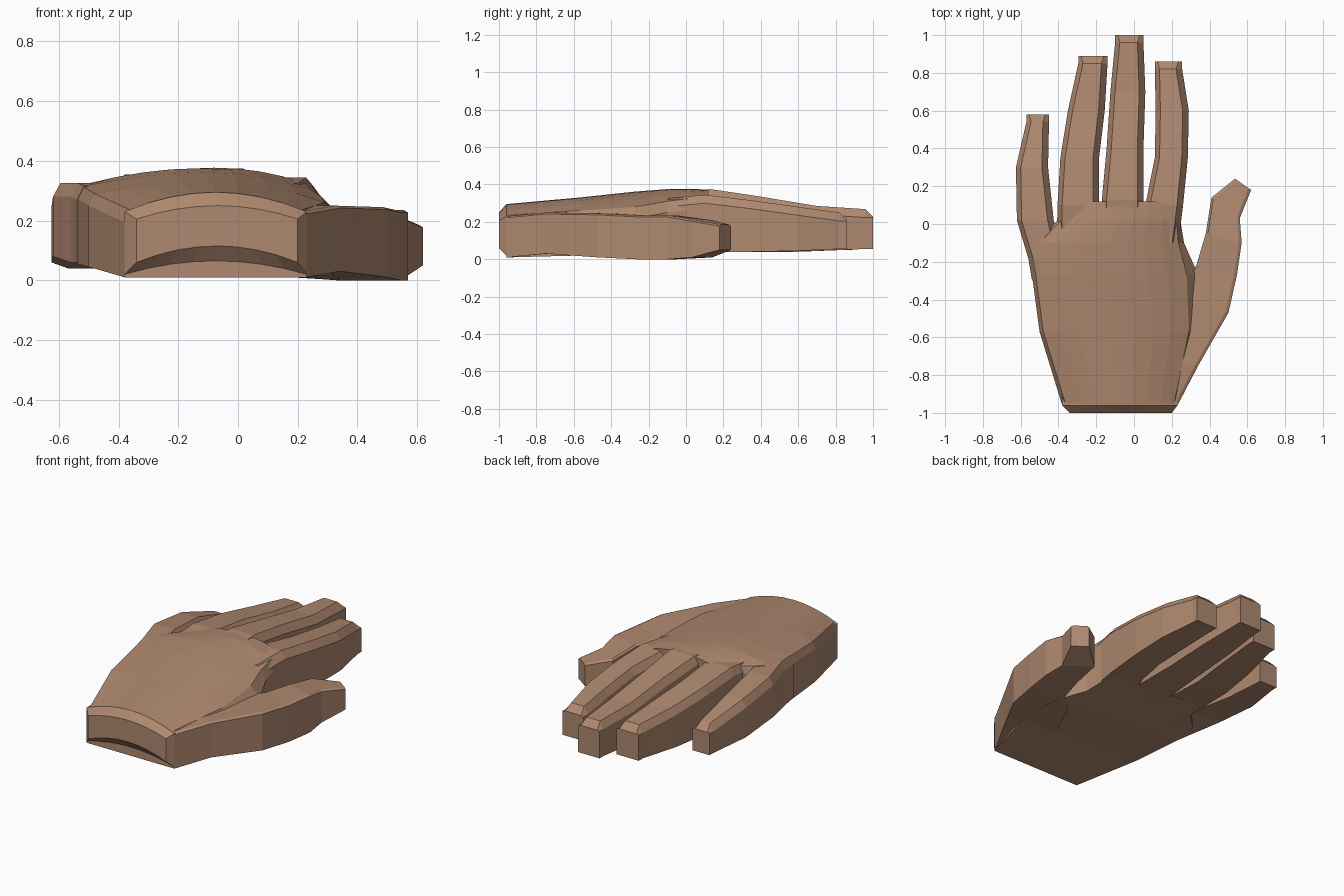
import bpy, bmesh

cube = bpy.data.objects.get("Cube")
if cube:
    bpy.data.objects.remove(cube, do_unlink=True)

skin = bpy.data.materials.new("tan skin")
skin.use_nodes = True
COLOR = (0.43, 0.25, 0.16, 1)
skin.diffuse_color = COLOR
skin.node_tree.nodes["Principled BSDF"].inputs["Base Color"].default_value = COLOR


def lerp(a, b, t):
    return a + (b - a) * t


def loft(name, rings):
    """Skin a closed flat-shaded body over equal-sized rings of points."""
    bm = bmesh.new()
    rows = [[bm.verts.new(p) for p in ring] for ring in rings]
    n = len(rows[0])
    for a, b in zip(rows, rows[1:]):
        for i in range(n):
            j = (i + 1) % n
            bm.faces.new((a[i], a[j], b[j], b[i]))
    bm.faces.new(rows[0][::-1])
    bm.faces.new(rows[-1])
    bmesh.ops.recalc_face_normals(bm, faces=bm.faces)
    mesh = bpy.data.meshes.new(name)
    bm.to_mesh(mesh)
    bm.free()
    mesh.materials.append(skin)
    obj = bpy.data.objects.new(name, mesh)
    bpy.context.collection.objects.link(obj)
    return obj


def arc(y, xl, xr, zl, zr, crown, steps=8):
    """Arched row of points from the left edge to the right edge."""
    pts = []
    for i in range(steps + 1):
        t = i / steps
        edge = lerp(zl, zr, t)
        pts.append((lerp(xl, xr, t), y, edge + (crown - edge) * (1 - (2 * t - 1) ** 2)))
    return pts


def finger_ring(left, right, zb, zt, drop=0.045, inset=0.025):
    """Box section with chamfered upper edges, between two plan points."""
    def at(t, z):
        return (lerp(left[0], right[0], t), lerp(left[1], right[1], t), z)
    width = ((right[0] - left[0]) ** 2 + (right[1] - left[1]) ** 2) ** 0.5
    k = inset / width
    return [at(0, zb), at(1, zb), at(1, zt - drop), at(1 - k * 1.3, zt),
            at(k, zt), at(0, zt - drop)]


def finger(name, sections):
    """Straight-cut finger; the last section gets a sloping nail-end chamfer."""
    rings = [finger_ring((xl, y), (xr, y), zb, zt) for y, xl, xr, zb, zt in sections]
    y, xl, xr, zb, zt = sections[-1]
    rings.append(finger_ring((xl, y + 0.04), (xr, y + 0.04), zb, zt - 0.04, 0.005, 0.015))
    loft(name, rings)


# Palm: y, left, right, bottom left, bottom right, edge left, edge right, crown, right flare
palm_sections = [
    (-0.96, -0.36, 0.21, 0.01, 0.01, 0.235, 0.235, 0.295, 0.02),
    (-0.57, -0.48, 0.29, 0.045, 0.02, 0.29, 0.26, 0.33, 0.04),
    (-0.27, -0.52, 0.28, 0.055, 0.0, 0.315, 0.28, 0.362, 0.06),
    (-0.10, -0.50, 0.235, 0.06, 0.01, 0.325, 0.31, 0.375, 0.03),
    (0.02, -0.385, 0.225, 0.05, 0.03, 0.335, 0.325, 0.377, 0.02),
    (0.12, -0.35, 0.22, 0.05, 0.04, 0.33, 0.32, 0.372, 0.02),
]
palm_rings = []
for y, xl, xr, bl, br, zl, zr, crown, flare in palm_sections:
    palm_rings.append(arc(y, xl, xr, zl, zr, crown) + [
        (xr + flare, y, zr - 0.06), (xr + flare, y, br),
        (xl - 0.02, y, bl), (xl - 0.02, y, zl - 0.04)])
# Narrow the far end so that it tucks in between the finger roots
palm_rings[-1] = [(x * 0.98, y, z) for x, y, z in palm_rings[-1]]
loft("palm", palm_rings)

# Wrist: arched stub with a bevelled rim
wrist = [(-0.90, -0.38, 0.23, 0.02, 0.065, 0.23, 0.29),
         (-0.96, -0.38, 0.23, 0.02, 0.065, 0.23, 0.295),
         (-1.00, -0.34, 0.20, 0.06, 0.115, 0.205, 0.25)]
loft("wrist", [arc(y, xl, xr, zt, zt, ct) + arc(y, xl, xr, zb, zb, cb)[::-1]
               for y, xl, xr, zb, cb, zt, ct in wrist])

# Fingers: y, left, right, bottom, top
finger("little_finger", [
    (-0.30, -0.54, -0.36, 0.06, 0.315),
    (-0.18, -0.56, -0.38, 0.06, 0.325),
    (0.02, -0.62, -0.425, 0.08, 0.325),
    (0.30, -0.625, -0.455, 0.06, 0.29),
    (0.54, -0.57, -0.45, 0.04, 0.22)])
finger("ring_finger", [
    (-0.15, -0.41, -0.19, 0.05, 0.33),
    (0.10, -0.405, -0.185, 0.05, 0.355),
    (0.35, -0.39, -0.185, 0.04, 0.325),
    (0.60, -0.35, -0.155, 0.04, 0.285),
    (0.85, -0.295, -0.14, 0.05, 0.255)])
finger("middle_finger", [
    (-0.10, -0.18, 0.05, 0.04, 0.355),
    (0.13, -0.17, 0.05, 0.04, 0.375),
    (0.40, -0.145, 0.05, 0.04, 0.335),
    (0.70, -0.125, 0.06, 0.045, 0.285),
    (0.96, -0.10, 0.05, 0.055, 0.268)])
finger("index_finger", [
    (-0.10, 0.03, 0.235, 0.03, 0.325),
    (0.10, 0.06, 0.26, 0.04, 0.345),
    (0.35, 0.11, 0.285, 0.04, 0.315),
    (0.60, 0.115, 0.29, 0.045, 0.28),
    (0.82, 0.11, 0.255, 0.055, 0.25)])

# Thumb: left plan point, right plan point, bottom, top
thumb = [((-0.10, -0.93), (0.23, -0.96), 0.01, 0.23),
         ((0.05, -0.68), (0.34, -0.75), 0.03, 0.25),
         ((0.20, -0.35), (0.50, -0.47), 0.01, 0.245),
         ((0.33, -0.22), (0.545, -0.27), 0.0, 0.235),
         ((0.38, -0.05), (0.57, -0.10), 0.0, 0.235),
         ((0.41, 0.14), (0.56, 0.03), 0.01, 0.21),
         ((0.535, 0.24), (0.62, 0.18), 0.05, 0.185)]
loft("thumb", [finger_ring(a, b, zb, zt, 0.008, 0.012) for a, b, zb, zt in thumb])
